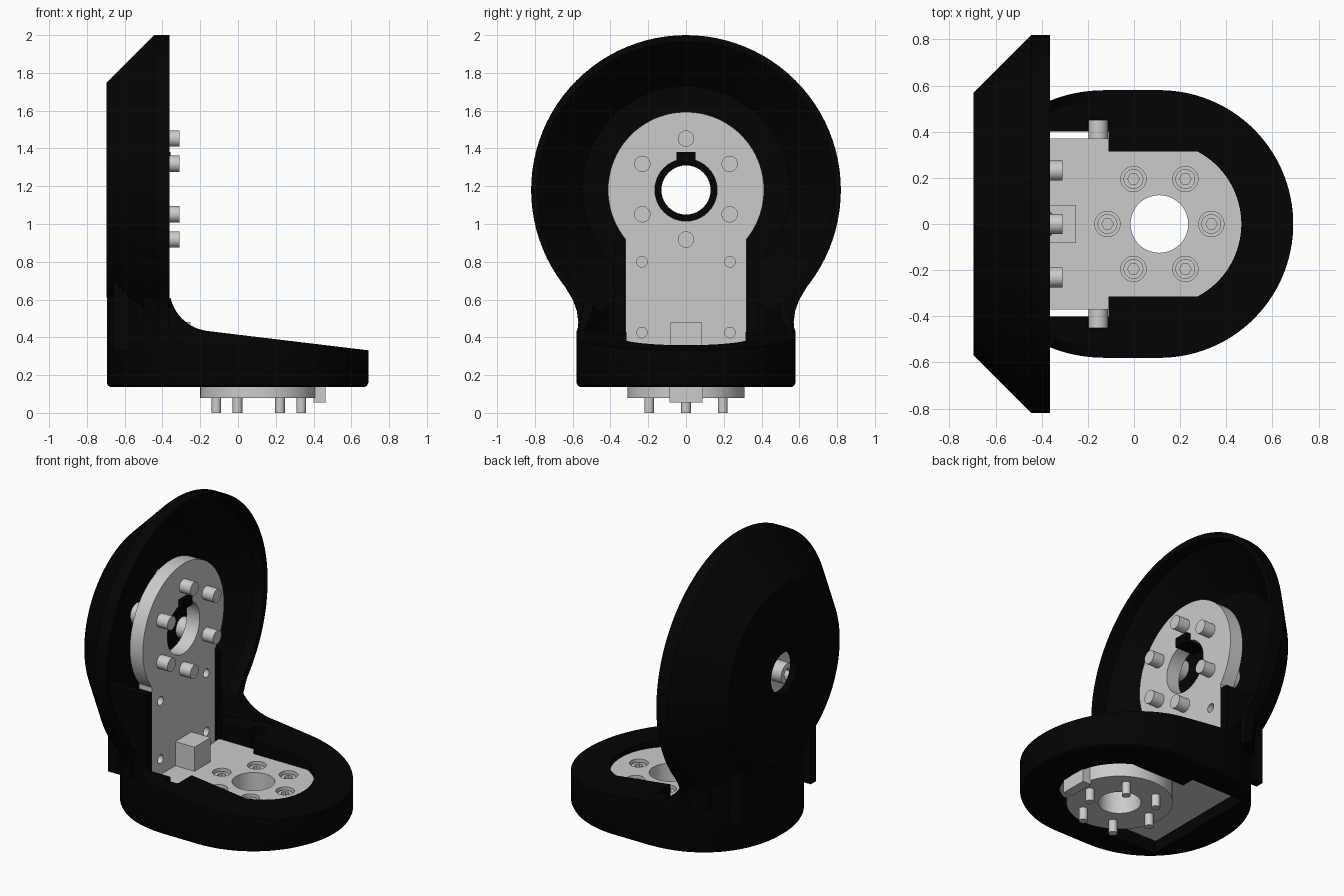
import bpy, bmesh
from math import cos, sin, pi, radians

if "Cube" in bpy.data.objects:
    bpy.data.objects.remove(bpy.data.objects["Cube"])

black = bpy.data.materials.new("black_plastic")
black.diffuse_color = (0.001, 0.001, 0.001, 1)
black.use_nodes = True
black.node_tree.nodes["Principled BSDF"].inputs["Base Color"].default_value = black.diffuse_color


def circle(u, v, r, n=40, a0=0.0, a1=2 * pi):
    full = abs(a1 - a0 - 2 * pi) < 1e-6
    m = n if full else n - 1
    return [(u + r * cos(a0 + (a1 - a0) * i / m), v + r * sin(a0 + (a1 - a0) * i / m)) for i in range(n)]


def rect(u0, u1, v0, v1):
    return [(u0, v0), (u1, v0), (u1, v1), (u0, v1)]


def place(p, axis, t):
    return {"x": (t, p[0], p[1]), "y": (p[0], t, p[1]), "z": (p[0], p[1], t)}[axis]


def solid(name, pieces, mat=None):
    """Each piece is (axis, [(position, outline), ...]) lofted into a closed body."""
    bm = bmesh.new()
    for axis, sections in pieces:
        rings = [[bm.verts.new(place(p, axis, t)) for p in pts] for t, pts in sections]
        n = len(rings[0])
        for r, s in zip(rings, rings[1:]):
            for i in range(n):
                bm.faces.new((r[i], r[(i + 1) % n], s[(i + 1) % n], s[i]))
        bm.faces.new(rings[0])
        bm.faces.new(rings[-1])
    bmesh.ops.recalc_face_normals(bm, faces=bm.faces)
    me = bpy.data.meshes.new(name)
    bm.to_mesh(me)
    bm.free()
    ob = bpy.data.objects.new(name, me)
    bpy.context.collection.objects.link(ob)
    if mat:
        me.materials.append(mat)
    return ob


def prism(axis, a, b, pts):
    return (axis, [(a, pts), (b, pts)])


def combine(ob, tool, op):
    m = ob.modifiers.new("bool", "BOOLEAN")
    m.operation, m.solver, m.object = op, "EXACT", tool
    bpy.context.view_layer.objects.active = ob
    bpy.ops.object.modifier_apply(modifier=m.name)
    bpy.data.objects.remove(tool)


def boolean(ob, pieces, op="DIFFERENCE"):
    combine(ob, solid("cutter", pieces), op)


def smooth(ob, angle=28):
    bpy.ops.object.select_all(action="DESELECT")
    ob.select_set(True)
    bpy.context.view_layer.objects.active = ob
    bpy.ops.object.shade_smooth_by_angle(angle=radians(angle))


CX, CZ = 0.11, 1.18           # centres of the lower and upper flanges
LOW = circle(CX, 0, 0.225, 6)                    # lower bolt pattern (x, y)
UP = circle(0, 1.185, 0.267, 6, pi / 6, pi / 6 + 2 * pi)  # upper bolt pattern (y, z)


def sgn_pow(c, e):
    return abs(c) ** e * (1 if c > 0 else -1)


def plan(r):
    """Rounded base outline: semicircular front, slightly squarer back."""
    back = [(-0.115 - r * abs(cos(a)) ** 0.93, r * sgn_pow(sin(a), 0.93))
            for a in [pi / 2 + pi * i / 55 for i in range(56)]]
    return circle(CX, 0, r, 56, -pi / 2, pi / 2) + back


# Black shell: chamfered dish joined to a rounded, sloped base
dish = [(-0.696, 0.568), (-0.445, 0.82), (-0.363, 0.82)]
shell = solid("black_shell", [("x", [(x, circle(0, CZ, r, 96)) for x, r in dish])], black)
base = solid("base", [("z", [(0.138, plan(0.562)), (0.144, plan(0.573)), (0.158, plan(0.58)),
                             (1.2, plan(0.58))])], black)
fillet = circle(-0.135, 0.66, 0.228, 14, pi, 1.46 * pi)
profile = [(-0.8, 0.1), (0.8, 0.1), (0.8, 0.318)] + list(reversed(fillet)) + [(-0.365, 1.1), (-0.8, 1.1)]
boolean(base, [prism("y", -0.7, 0.7, profile)], "INTERSECT")
combine(shell, base, "UNION")

# Soft blends where the neck meets the dish
for s in (-1, 1):
    web = [(s * 0.45, 0.70), (s * 0.645, 0.675), (s * 0.60, 0.60), (s * 0.578, 0.54),
           (s * 0.57, 0.48), (s * 0.575, 0.42), (s * 0.45, 0.42)]
    inner = [(s * 0.45 + (y - s * 0.45) * 0.4, z) for y, z in web]
    combine(shell, solid("web", [("x", [(-0.5, inner), (-0.42, web), (-0.367, web)])], black), "UNION")

# Dish cavity, base openings and centre hole
boolean(shell, [("x", [(-0.65, circle(0, CZ, 0.55, 96)), (-0.44, circle(0, CZ, 0.785, 96)),
                       (-0.30, circle(0, CZ, 0.785, 96))])])
hollow = [(x, y) for x, y in plan(0.535) if x < -0.1]
boolean(shell, [prism("z", 0.425, 1.1, hollow)])
boolean(shell, [prism("z", 0.05, 0.9, rect(-0.49, -0.11, -0.4, 0.4))])
boolean(shell, [prism("z", 0.2, 0.9, rect(-0.2, -0.11, s * 0.39, s * 0.452)) for s in (-1, 1)])
tip = circle(CX, 0, 0.355, 30, -1.09, 1.09)
boolean(shell, [prism("z", 0.05, 0.9, [(-0.2, -0.315)] + tip + [(-0.2, 0.315)])])
boolean(shell, [prism("x", -0.8, -0.6, circle(0, CZ, 0.13))])
smooth(shell)

# Side ribs beside the upright and the key in the upper hole
for s, side in ((-1, "left"), (1, "right")):
    y0, y1 = sorted((s * 0.325, s * 0.38))
    solid(side + "_rib", [prism("x", -0.66, -0.385, rect(y0, y1, 0.33, 0.89))], black)
solid("upper_key", [prism("x", -0.5, -0.357, rect(-0.05, 0.05, 1.32, 1.38))], black)

# Grey upright plate
up = solid("upright_plate", [prism("x", -0.48, -0.388, [(0.32, 0.22)] +
           circle(0, CZ, 0.413, 60, -0.68, pi + 0.68) + [(-0.32, 0.22)])])
small = [(y, z) for y in (-0.233, 0.233) for z in (0.425, 0.8)]
boolean(up, [prism("x", -0.6, -0.2, circle(0, CZ, 0.165))] +
        [prism("x", -0.45, -0.2, circle(y, z, 0.028, 20)) for y, z in small])
smooth(up)

# Grey foot plate with counterbored holes
foot = solid("foot_plate", [prism("z", 0.2, 0.325, [(-0.475, -0.37), (-0.12, -0.37)] +
             circle(CX, 0, 0.37, 50, -1.3, 1.3) + [(-0.12, 0.37), (-0.475, 0.37)])])
boolean(foot, [prism("z", 0, 0.4, circle(CX, 0, 0.125))] +
        [prism("z", 0.26, 0.4, circle(x, y, 0.055, 28)) for x, y in LOW])
smooth(foot)

# Lower flange disc, locating tab and stop block
disc = solid("lower_flange", [prism("z", 0.08, 0.205, circle(CX, 0, 0.31, 64))])
boolean(disc, [prism("z", 0, 0.4, circle(CX, 0, 0.125))])
smooth(disc)
solid("locating_tab", [prism("z", 0.055, 0.21, rect(0.4, 0.462, -0.088, 0.088))])
solid("stop_block", [prism("z", 0.31, 0.48, rect(-0.395, -0.252, -0.082, 0.082))])

# Bolts: shafts plus socket heads
smooth(solid("lower_bolt_shafts", [prism("z", 0, 0.262, circle(x, y, 0.026, 20)) for x, y in LOW]))
smooth(solid("upper_bolt_shafts", [prism("x", -0.485, -0.31, circle(y, z, 0.043, 28)) for y, z in UP]))
heads = solid("lower_bolt_heads", [prism("z", 0.255, 0.31, circle(x, y, 0.043, 28)) for x, y in LOW])
boolean(heads, [prism("z", 0.28, 0.4, circle(x, y, 0.025, 6)) for x, y in LOW])
smooth(heads)
heads = solid("upper_bolt_heads", [prism("x", -0.56, -0.479, circle(y, z, 0.065, 28)) for y, z in UP])
boolean(heads, [prism("x", -0.7, -0.52, circle(y, z, 0.035, 6)) for y, z in UP])
smooth(heads)
smooth(solid("side_screws", [prism("y", s * 0.36, s * 0.45, circle(-0.155, 0.265, 0.042, 24)) for s in (-1, 1)]))
